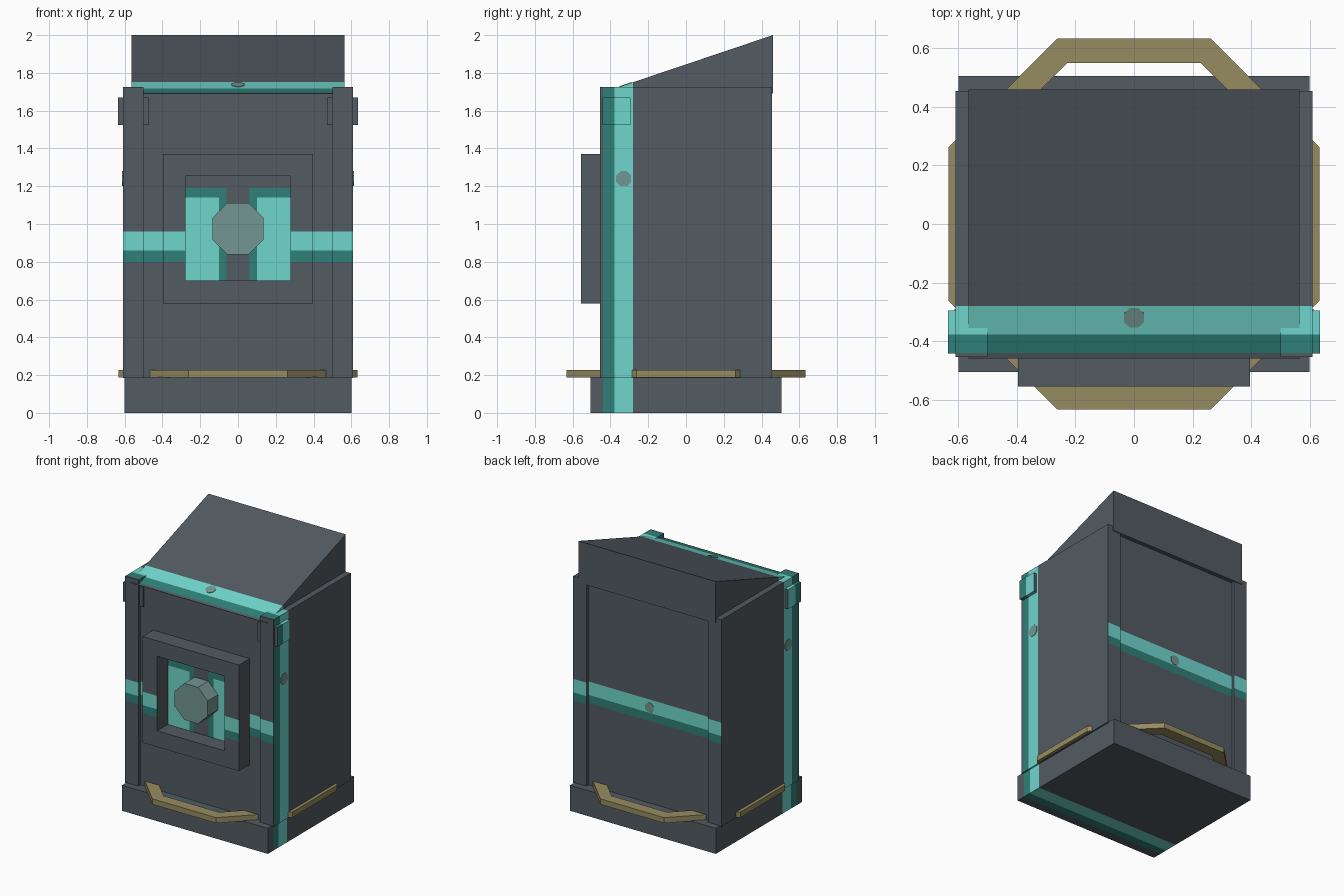
import bpy, bmesh, math
from mathutils import Vector, Matrix

if "Cube" in bpy.data.objects:
    bpy.data.objects.remove(bpy.data.objects["Cube"])


def material(name, rgb):
    m = bpy.data.materials.new(name)
    m.diffuse_color = (*rgb, 1)
    m.use_nodes = True
    m.node_tree.nodes["Principled BSDF"].inputs["Base Color"].default_value = m.diffuse_color
    return m


GREY, TEAL, DARK = 0, 1, 2
grey = material("slate grey", (0.084, 0.105, 0.122))
teal = material("bright teal", (0.162, 0.672, 0.604))
dark = material("deep teal", (0.028, 0.216, 0.188))
brass = material("dull brass", (0.305, 0.262, 0.120))
sage = material("sage grey", (0.171, 0.305, 0.283))
HULL = [grey, teal, dark]

# Stripe boundaries: one loop over the sides and top (by y), one band front/back (by z)
Y_CUTS = (-0.44, -0.378, -0.28)
Z_CUTS = (0.80, 0.86, 0.96)


def finish(name, bm, mats):
    bmesh.ops.recalc_face_normals(bm, faces=bm.faces)
    me = bpy.data.meshes.new(name)
    bm.to_mesh(me)
    bm.free()
    for m in mats:
        me.materials.append(m)
    ob = bpy.data.objects.new(name, me)
    bpy.context.collection.objects.link(ob)
    return ob


def stripe(v, cuts):
    if cuts[0] < v < cuts[1]:
        return DARK
    return TEAL if cuts[1] < v < cuts[2] else GREY


def paint(bm, window=False, bands=True):
    """Cut the mesh at the stripe edges and colour faces by direction and place."""
    bmesh.ops.recalc_face_normals(bm, faces=bm.faces)
    cuts = [((0, 1, 0), (0, y, 0)) for y in Y_CUTS]
    if bands:
        cuts += [((0, 0, 1), (0, 0, z)) for z in Z_CUTS]
    if window:
        cuts += [((0, 0, 1), (0, 0, z)) for z in (0.70, 1.14, 1.19)]
        cuts += [((1, 0, 0), (s * x, 0, 0)) for x in (0.06, 0.10, 0.28) for s in (-1, 1)]
    for no, co in cuts:
        geom = bm.verts[:] + bm.edges[:] + bm.faces[:]
        bmesh.ops.bisect_plane(bm, geom=geom, plane_co=co, plane_no=no, dist=1e-5)
    for f in bm.faces:
        c, n = f.calc_center_median(), f.normal
        if abs(n.y) < 0.7:
            f.material_index = stripe(c.y, Y_CUTS)
        elif window and n.y < 0 and abs(c.x) < 0.28 and 0.70 < c.z < 1.19:
            a = abs(c.x)
            f.material_index = GREY if a < 0.06 else DARK if a < 0.10 or c.z > 1.14 else TEAL
        elif bands:
            f.material_index = stripe(c.z, Z_CUTS)


def box(lo, hi):
    bm = bmesh.new()
    bmesh.ops.create_cube(bm, size=1)
    for v in bm.verts:
        v.co = [l + (t + 0.5) * (h - l) for l, h, t in zip(lo, hi, v.co)]
    return bm


def ring(outer, inner, to3d, a, b):
    """Closed frame between two matching outlines, from depth a to depth b."""
    bm = bmesh.new()
    loops = [[bm.verts.new(to3d(p, d)) for p in pts]
             for pts, d in ((outer, a), (outer, b), (inner, b), (inner, a))]
    n = len(outer)
    for k in range(4):
        p, q = loops[k], loops[(k + 1) % 4]
        for i in range(n):
            j = (i + 1) % n
            bm.faces.new((p[i], p[j], q[j], q[i]))
    return bm


def octagon(r):
    return [(r * math.cos(math.radians(22.5 + 45 * i)),
             r * math.sin(math.radians(22.5 + 45 * i))) for i in range(8)]


def stud(name, centre, normal, flat_radius, depth):
    """Eight-sided block centred on a point and facing along the normal."""
    bm = bmesh.new()
    r = flat_radius / math.cos(math.pi / 8)
    bmesh.ops.create_cone(bm, cap_ends=True, segments=8, radius1=r, radius2=r, depth=depth)
    rot = Vector((0, 0, 1)).rotation_difference(Vector(normal)).to_matrix().to_4x4()
    turn = Matrix.Rotation(math.pi / 8, 4, 'Z')
    bmesh.ops.transform(bm, matrix=Matrix.Translation(centre) @ rot @ turn, verts=bm.verts)
    return finish(name, bm, [sage])


# Plinth
bm = box((-0.6, -0.506, 0), (0.6, 0.506, 0.19))
paint(bm, bands=False)
finish("plinth", bm, HULL)

# Recessed core giving the front and back panels
bm = box((-0.5, -0.43, 0.185), (0.5, 0.43, 1.695))
paint(bm, window=True)
finish("core_panels", bm, HULL)

# Side walls and the clips near their top front corners
for side, s in (("left", -1), ("right", 1)):
    x0, x1 = sorted((s * 0.5, s * 0.61))
    bm = box((x0, -0.455, 0.185), (x1, 0.455, 1.725))
    paint(bm)
    finish(side + "_wall", bm, HULL)
    x0, x1 = sorted((s * 0.472, s * 0.635))
    bm = box((x0, -0.443, 1.525), (x1, -0.295, 1.67))
    paint(bm, bands=False)
    finish(side + "_clip", bm, HULL)
    stud(side + "_stripe_mark", (s * 0.61, -0.33, 1.24), (s, 0, 0), 0.04, 0.006)

# Sloping roof wedge
bm = bmesh.new()
ends = [[bm.verts.new((x, y, z)) for y, z in ((-0.46, 1.69), (0.46, 1.69), (0.46, 2.0))]
        for x in (-0.565, 0.565)]
bm.faces.new(ends[0])
bm.faces.new(ends[1])
for i in range(3):
    j = (i + 1) % 3
    bm.faces.new((ends[0][i], ends[0][j], ends[1][j], ends[1][i]))
paint(bm, bands=False)
finish("roof_wedge", bm, HULL)
slope = 0.31 / 0.92
stud("roof_stripe_mark", (0, -0.32, 1.69 + 0.14 * slope), (0, -slope, 1), 0.035, 0.006)
stud("back_stripe_mark", (0, 0.43, 0.90), (0, 1, 0), 0.035, 0.006)


# Front window frame
def rect(x, z0, z1):
    return [(-x, z0), (x, z0), (x, z1), (-x, z1)]


bm = ring(rect(0.397, 0.58, 1.37), rect(0.277, 0.70, 1.255),
          lambda p, d: (p[0], d, p[1]), -0.555, -0.425)
paint(bm)
for f in bm.faces:
    if abs(f.normal.y) < 0.7:
        f.material_index = GREY
finish("window_frame", bm, HULL)

# Eight-sided knob inside the frame
stud("front_knob", (0, -0.485, 0.975), (0, -1, 0), 0.136, 0.13)

# Eight-sided rail passing through the body, showing as a handle on each side
k = 1 / math.cos(math.pi / 8)
bm = ring(octagon(0.633 * k), octagon(0.55 * k), lambda p, d: (p[0], p[1], d), 0.187, 0.228)
finish("handle_rail", bm, [brass])
